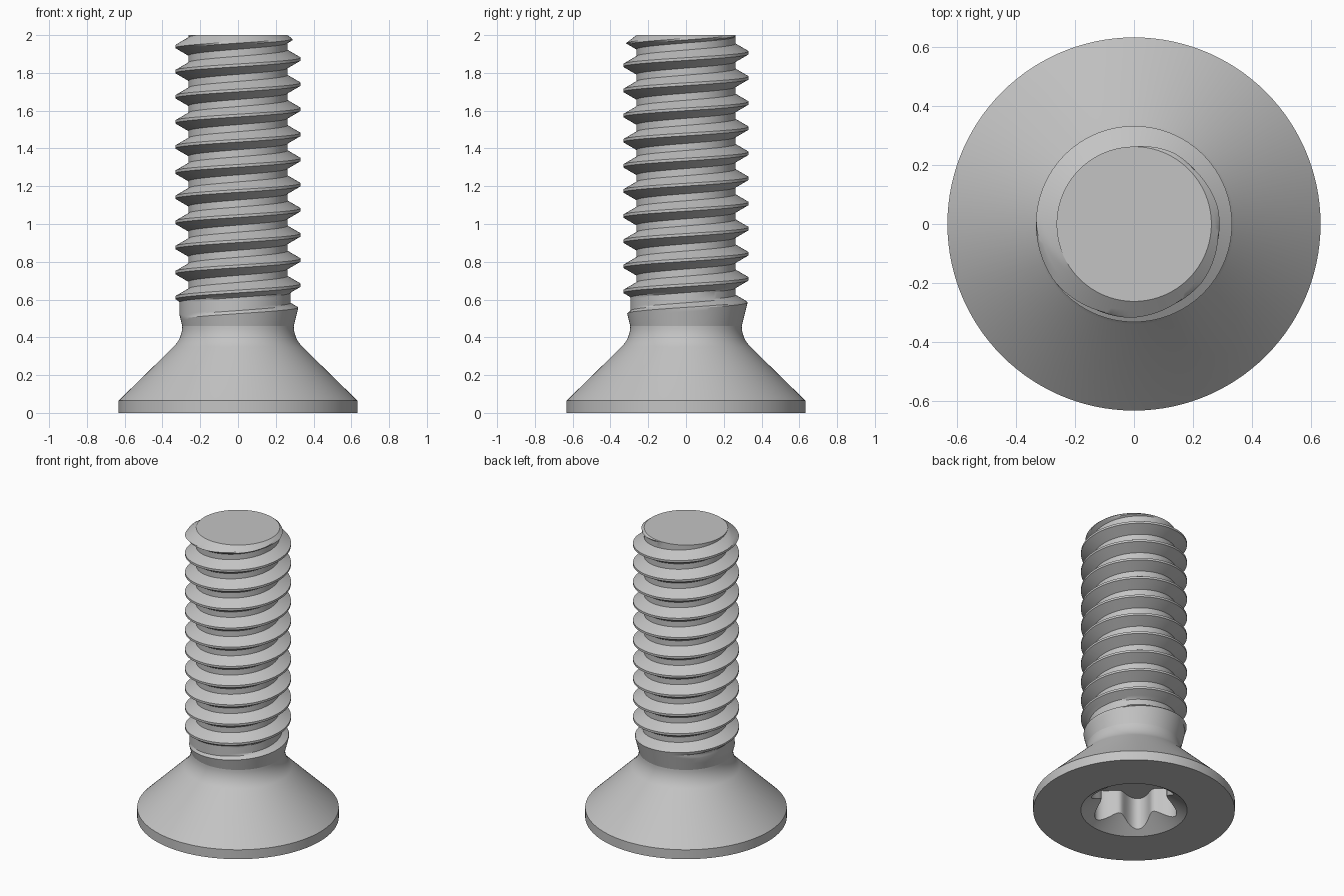
import bpy, bmesh, math

cube = bpy.data.objects.get("Cube")
if cube:
    bpy.data.objects.remove(cube, do_unlink=True)

N = 120                       # columns around the axis
PITCH, CREST, ROOT = 0.133, 0.332, 0.262
NECK_Z, TOP_Z, NECK_R = 0.46, 2.0, 0.295

steel = bpy.data.materials.new("plain steel grey")
steel.use_nodes = True
grey = (0.55, 0.55, 0.55, 1)
steel.diffuse_color = grey
steel.node_tree.nodes["Principled BSDF"].inputs["Base Color"].default_value = grey


def sweep(name, columns, turn_rows=0, cap_start=False, cap_end=False):
    """Skin columns of (radius, z) around the axis; turn_rows shifts the seam for a helix."""
    bm = bmesh.new()
    grid = []
    for j, col in enumerate(columns):
        a = math.tau * j / N
        grid.append([bm.verts.new((r * math.cos(a), r * math.sin(a), z)) for r, z in col])
    rows = len(columns[0])
    for j in range(N):
        k = (j + 1) % N
        s = turn_rows if k == 0 else 0
        for i in range(rows - 1 - s):
            bm.faces.new((grid[j][i], grid[k][i + s], grid[k][i + 1 + s], grid[j][i + 1]))
    if cap_start:
        bm.faces.new([c[0] for c in reversed(grid)])
    if cap_end:
        bm.faces.new([c[-1] for c in grid])
    bmesh.ops.remove_doubles(bm, verts=bm.verts, dist=0.0002)
    mesh = bpy.data.meshes.new(name)
    bm.to_mesh(mesh)
    bm.free()
    mesh.materials.append(steel)
    obj = bpy.data.objects.new(name, mesh)
    bpy.context.collection.objects.link(obj)
    bpy.ops.object.select_all(action='DESELECT')
    obj.select_set(True)
    bpy.context.view_layer.objects.active = obj
    bpy.ops.object.shade_smooth_by_angle(angle=math.radians(25))
    return obj


# Countersunk head with a six-lobed recess in its underside
def head_column(j):
    a = math.tau * j / N
    star = 0.248 + 0.042 * math.cos(6 * (a - math.pi / 4))
    col = [(star, 0.25), (star, (0.333 - star) * 0.7), (0.333, 0), (0.632, 0), (0.632, 0.065)]
    fillet = 0.155
    for s in range(9):
        b = math.radians(45 * (1 - s / 8))
        col.append((NECK_R + fillet * (1 - math.cos(b)), NECK_Z - fillet * math.sin(b)))
    return col


sweep("countersunk_head", [head_column(j) for j in range(N)], cap_start=True)

# One turn of thread as (fraction of pitch, height from root to crest)
FLANK = 5
turn = [(0, 1)]
turn += [(0.11 + 0.305 * s / FLANK, 1 - s / FLANK) for s in range(FLANK + 1)]
turn += [(0.695 + 0.305 * s / FLANK, s / FLANK) for s in range(FLANK)]


# Threaded shank, running out at the neck and chamfered at the tip
def shank_column(j):
    col = []
    for k in range(-3, 14):
        base = 0.536 + PITCH * (j / N + k)
        runout = 0.31 - 0.48 * (base + 0.074 - 0.543)
        floor = max(ROOT, runout)
        for f, h in turn:
            z = min(max(base + PITCH * f, NECK_Z), TOP_Z)
            r = max(ROOT + (CREST - ROOT) * h, floor)
            blank = min(NECK_R + 0.25 * (z - NECK_Z), ROOT + 1.3 * (TOP_Z - z), CREST)
            col.append((min(r, blank), z))
    return col


sweep("threaded_shank", [shank_column(j) for j in range(N)], turn_rows=len(turn), cap_end=True)
